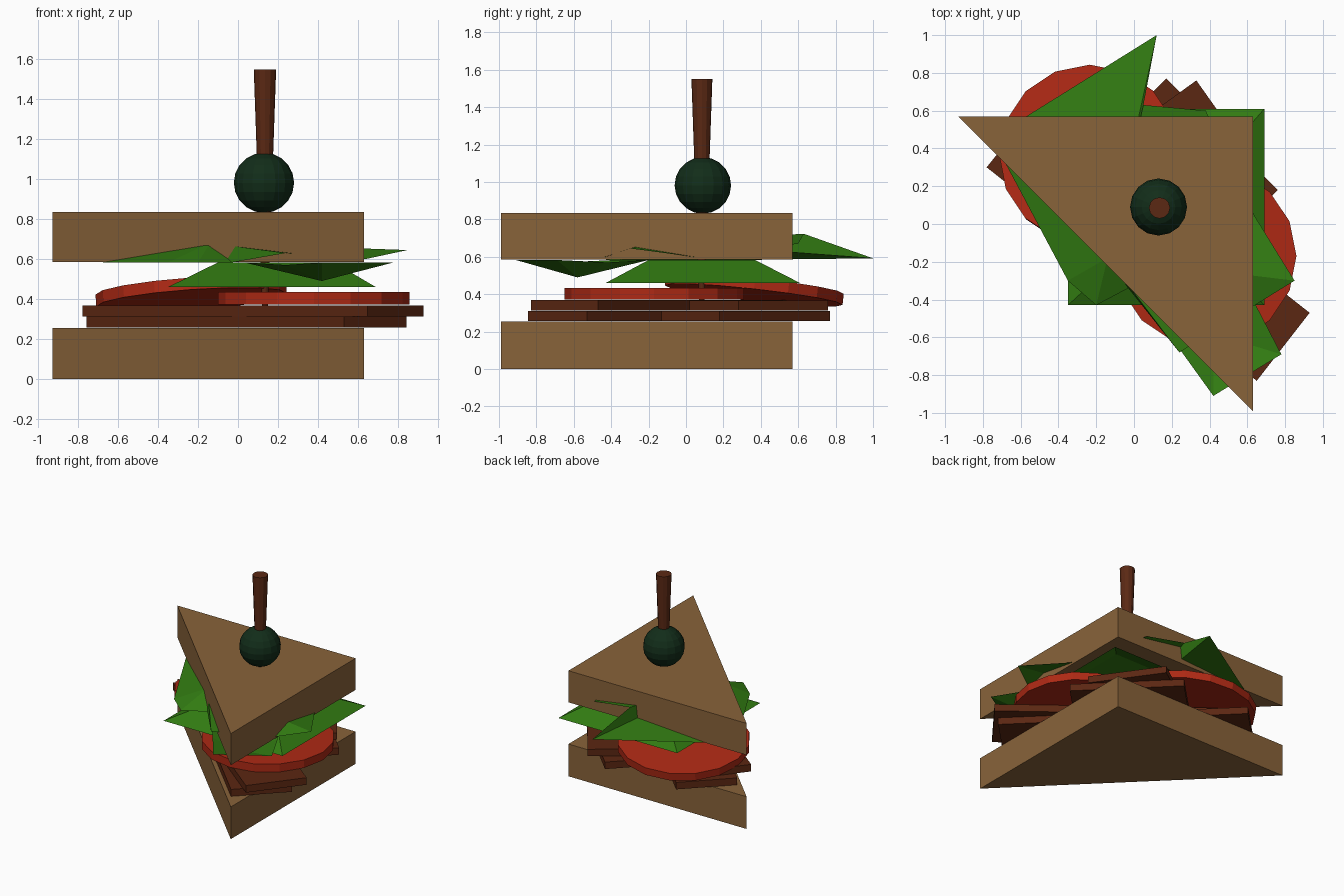
import bpy, bmesh, math
from mathutils import Matrix, Vector

if "Cube" in bpy.data.objects:
    bpy.data.objects.remove(bpy.data.objects["Cube"])


def material(name, rgb):
    m = bpy.data.materials.new(name)
    m.diffuse_color = (*rgb, 1)
    m.use_nodes = True
    m.node_tree.nodes["Principled BSDF"].inputs["Base Color"].default_value = m.diffuse_color
    return m


BREAD = material("toast brown", (0.25, 0.125, 0.042))
TOMATO = material("tomato red", (0.42, 0.022, 0.007))
LEAF = material("leaf green", (0.032, 0.20, 0.006))
MEAT = material("meat brown", (0.105, 0.020, 0.006))
OLIVE = material("olive green", (0.006, 0.026, 0.010))
WOOD = material("stick brown", (0.105, 0.022, 0.007))


def finish(name, bm, mat):
    bmesh.ops.recalc_face_normals(bm, faces=bm.faces)
    me = bpy.data.meshes.new(name)
    bm.to_mesh(me)
    bm.free()
    me.materials.append(mat)
    ob = bpy.data.objects.new(name, me)
    bpy.context.collection.objects.link(ob)
    return ob


def slab(name, outline, z0, z1, mat):
    """Extrude a flat outline upward."""
    bm = bmesh.new()
    f = bm.faces.new([bm.verts.new((x, y, z0)) for x, y in outline])
    ext = bmesh.ops.extrude_face_region(bm, geom=[f])
    tops = [v for v in ext["geom"] if isinstance(v, bmesh.types.BMVert)]
    bmesh.ops.translate(bm, verts=tops, vec=(0, 0, z1 - z0))
    return finish(name, bm, mat)


def cone(name, loc, r0, r1, depth, sides, mat, normal=(0, 0, 1)):
    bm = bmesh.new()
    rot = Vector((0, 0, 1)).rotation_difference(Vector(normal)).to_matrix().to_4x4()
    bmesh.ops.create_cone(bm, cap_ends=True, segments=sides, radius1=r0,
                          radius2=r1, depth=depth, matrix=Matrix.Translation(loc) @ rot)
    return finish(name, bm, mat)


def leaf(name, rim, centre):
    """Creased leaf: triangles fanned from a centre point."""
    bm = bmesh.new()
    c = bm.verts.new(centre)
    vs = [bm.verts.new(p) for p in rim]
    for a, b in zip(vs, vs[1:] + vs[:1]):
        bm.faces.new((c, a, b))
    return finish(name, bm, LEAF)


# bread slices
TRI = [(-0.93, 0.57), (0.63, -0.99), (0.63, 0.57)]
slab("bottom_bread", TRI, 0, 0.255, BREAD)
slab("top_bread", TRI, 0.585, 0.835, BREAD)

# meat strips, two layers
slab("lower_meat_long", [(-0.76, 0.445), (0.53, -0.845), (0.845, -0.53), (-0.445, 0.76)],
     0.256, 0.311, MEAT)
slab("lower_meat_short", [(-0.14, 0.46), (0.45, -0.13), (0.76, 0.18), (0.17, 0.77)],
     0.256, 0.311, MEAT)
slab("upper_meat_long", [(-0.78, 0.30), (0.65, -0.83), (0.93, -0.47), (-0.50, 0.65)],
     0.312, 0.368, MEAT)
slab("upper_meat_short", [(-0.03, 0.50), (0.31, 0.02), (0.67, 0.28), (0.33, 0.76)],
     0.312, 0.366, MEAT)

# tomato slices, one flat and one tilted
cone("tomato_flat", (0.38, -0.17, 0.403), 0.48, 0.48, 0.063, 16, TOMATO)
cone("tomato_tilted", (-0.235, 0.365, 0.425), 0.478, 0.478, 0.06, 16, TOMATO,
     (-0.07, 0.11, 1))

# square lettuce leaf with sloping sides
bm = bmesh.new()
low = [bm.verts.new((x, y, 0.46)) for x, y in
       [(-0.35, -0.43), (0.69, -0.43), (0.69, 0.61), (-0.35, 0.61)]]
top = [bm.verts.new((x, y, 0.583)) for x, y in
       [(-0.10, -0.20), (0.48, -0.20), (0.48, 0.37), (-0.10, 0.37)]]
for i in range(4):
    j = (i + 1) % 4
    bm.faces.new((low[i], low[j], top[j], top[i]))
bm.faces.new(top)
finish("lettuce_square", bm, LEAF)

# ruffled upper leaf and cupped front leaf
leaf("lettuce_upper",
     [(0.12, 1.0, 0.592), (-0.57, 0.57, 0.587), (-0.68, 0.32, 0.583), (-0.35, -0.30, 0.583),
      (-0.20, -0.43, 0.583), (-0.03, -0.34, 0.583), (0.24, -0.68, 0.63), (0.64, -0.43, 0.60),
      (0.85, -0.30, 0.645), (0.64, 0.04, 0.60), (0.38, 0.60, 0.67), (0.05, 0.63, 0.723)],
     (-0.14, -0.18, 0.68))
leaf("lettuce_front",
     [(0.42, -0.91, 0.583), (0.78, -0.69, 0.583), (0.64, -0.42, 0.57),
      (0.50, -0.20, 0.583), (0.03, -0.38, 0.583), (0.24, -0.66, 0.57)],
     (0.42, -0.58, 0.49))

# olive and stick
bm = bmesh.new()
bmesh.ops.create_uvsphere(bm, u_segments=16, v_segments=10, radius=0.151,
                          matrix=Matrix.Translation((0.13, 0.09, 0.982)))
finish("olive", bm, OLIVE)
cone("stick", (0.135, 0.085, 0.95), 0.014, 0.056, 1.2, 12, WOOD)
